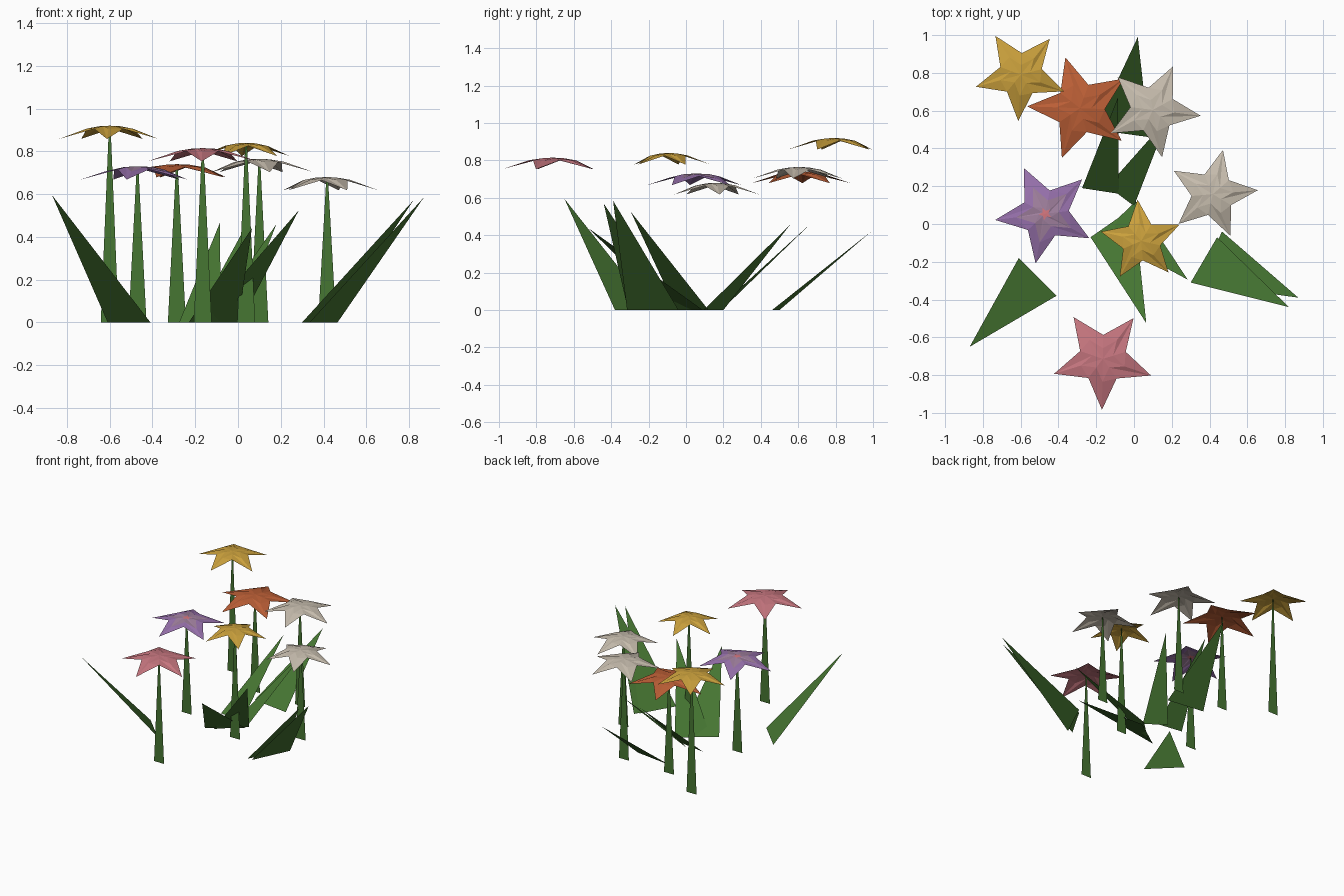
import bpy
from math import cos, sin, pi, radians
from mathutils import Vector

cube = bpy.data.objects.get("Cube")
if cube:
    bpy.data.objects.remove(cube)


def material(name, r, g, b):
    def lin(c):
        c /= 255
        return c / 12.92 if c < 0.04 else ((c + 0.055) / 1.055) ** 2.4
    col = (lin(r), lin(g), lin(b), 1)
    m = bpy.data.materials.new(name)
    m.use_nodes = True
    m.diffuse_color = col
    bsdf = m.node_tree.nodes["Principled BSDF"]
    bsdf.inputs["Base Color"].default_value = col
    bsdf.inputs["Roughness"].default_value = 0.9
    return m


GREEN = material("leaf green", 70, 118, 50)
YELLOW = material("golden yellow", 202, 160, 60)
ORANGE = material("burnt orange", 188, 95, 54)
WHITE = material("warm white", 198, 188, 173)
PURPLE = material("soft purple", 151, 113, 172)
MAUVE = material("dusty mauve", 160, 128, 158)
PINK = material("rose pink", 198, 118, 127)
CORAL = material("coral centre", 215, 120, 128)


def mesh_object(name, verts, faces, mats, indices=None):
    me = bpy.data.meshes.new(name)
    me.from_pydata(verts, [], faces)
    for m in mats:
        me.materials.append(m)
    if indices:
        me.polygons.foreach_set("material_index", indices)
    me.update()
    ob = bpy.data.objects.new(name, me)
    bpy.context.collection.objects.link(ob)
    return ob


def blossom(name, x, y, top, radius, angle, mats, rings=(0.45, 1.0), drop=0.062):
    """Five-pointed star of nested rings, domed at the centre, drooping at the tips."""
    verts = [(x, y, top)]
    for scale in rings:
        for i in range(10):
            f = scale * (1 if i % 2 == 0 else 0.47)
            a = radians(angle) + i * pi / 5
            z = top - drop * (0.2 * f + 0.8 * max(0, (f - 0.35) / 0.65))
            verts.append((x + radius * f * cos(a), y + radius * f * sin(a), z))
    faces, index = [], []
    for k in range(len(rings)):
        for i in range(10):
            a, b = 1 + k * 10 + i, 1 + k * 10 + (i + 1) % 10
            if k == 0:
                faces.append((0, a, b))
                index.append(0)
            else:
                faces += [(a - 10, a, b), (a - 10, b, b - 10)]
                index += [min(k, len(mats) - 1)] * 2
    mesh_object(name, verts, faces, mats, index)


def stem(name, x, y, top, half=0.042):
    """Flat tapering blade facing the front."""
    tip = 0.004
    mesh_object(name, [(x - half, y, 0), (x + half, y, 0),
                       (x + tip, y, top), (x - tip, y, top)],
                [(0, 1, 2, 3)], [GREEN])


def leaf(name, base_a, base_b, tip):
    """Single pointed blade leaning out from its base edge, facing up."""
    verts = [Vector((*base_a, 0)), Vector((*base_b, 0)), Vector(tip)]
    up = (verts[1] - verts[0]).cross(verts[2] - verts[0]).z > 0
    mesh_object(name, verts, [(0, 1, 2) if up else (0, 2, 1)], [GREEN])


# Flowers: name, x, y, height, radius, direction of one tip, colours
flowers = [
    ("tall_yellow", -0.6, 0.79, 0.92, 0.245, -93, [YELLOW]),
    ("orange", -0.286, 0.613, 0.74, 0.28, 178, [ORANGE]),
    ("back_white", 0.1, 0.604, 0.765, 0.255, -7, [WHITE]),
    ("side_white", 0.417, 0.158, 0.68, 0.24, 5, [WHITE]),
    ("purple", -0.47, 0.054, 0.73, 0.267, 187, [CORAL, MAUVE, PURPLE]),
    ("centre_yellow", 0.038, -0.09, 0.84, 0.22, 95, [YELLOW]),
    ("front_pink", -0.165, -0.714, 0.815, 0.27, -91, [PINK]),
]
for name, x, y, top, radius, angle, mats in flowers:
    rings = (0.13, 0.58, 1.0) if len(mats) > 1 else (0.45, 1.0)
    blossom(name + "_blossom", x, y, top, radius, angle, mats, rings)
    stem(name + "_stem", x, y, top - 0.005)

# Leaves around the stems
leaf("left_leaf", (-0.61, -0.18), (-0.41, -0.38), (-0.87, -0.65, 0.595))
leaf("right_leaf_outer", (0.466, -0.04), (0.335, -0.315), (0.87, -0.39, 0.585))
leaf("right_leaf_inner", (0.44, -0.07), (0.30, -0.31), (0.82, -0.44, 0.57))
leaf("front_leaf_low", (-0.23, -0.07), (0.0, 0.09), (0.065, -0.525, 0.44))
leaf("front_leaf_high", (-0.17, -0.05), (0.01, 0.12), (0.285, -0.295, 0.525))
leaf("back_leaf_far", (-0.21, 0.5), (0.08, 0.46), (0.02, 0.99, 0.42))
leaf("back_leaf_left", (-0.275, 0.19), (-0.08, 0.16), (-0.085, 0.67, 0.465))
leaf("back_leaf_right", (-0.14, 0.2), (0.0, 0.095), (0.18, 0.56, 0.46))
